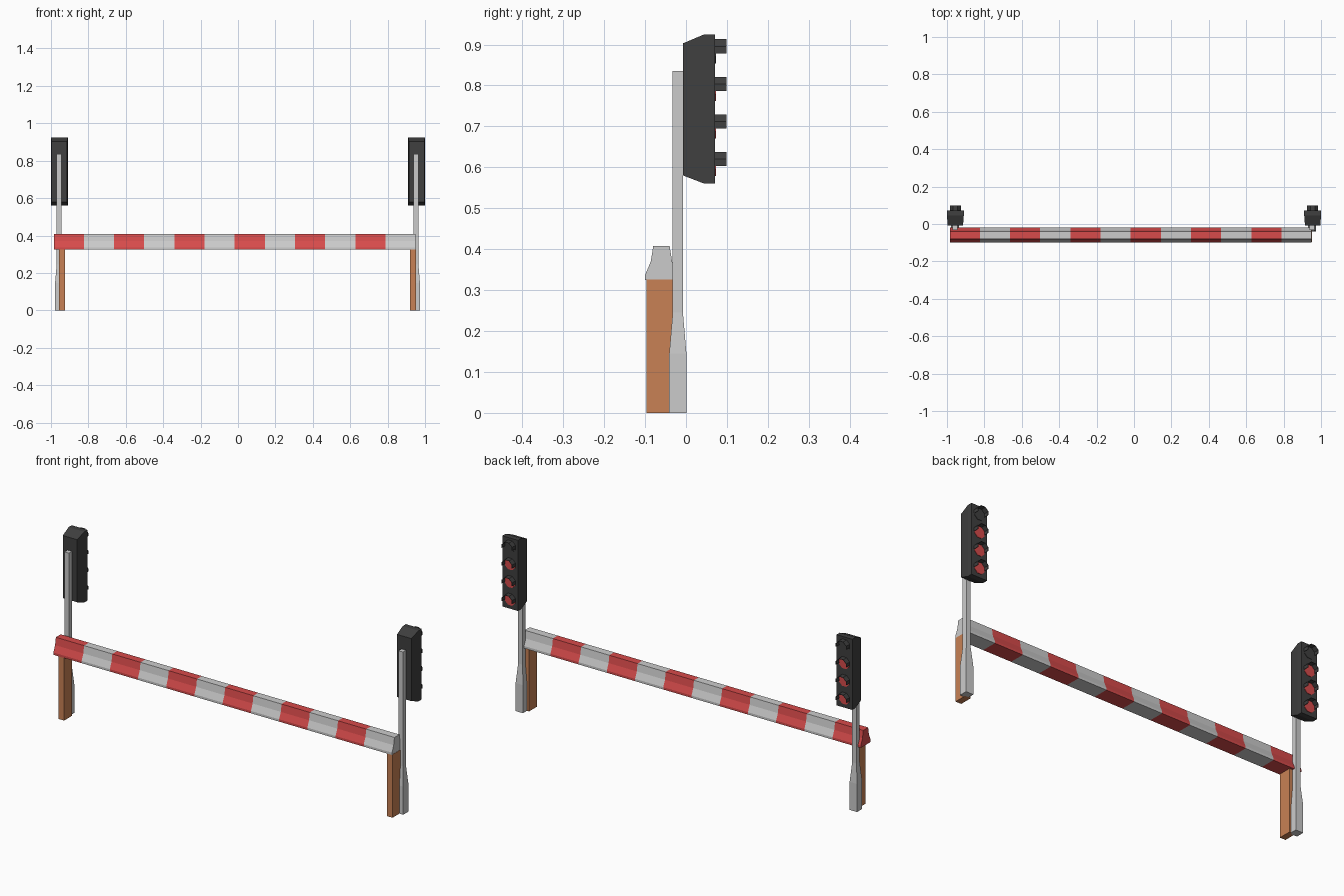
import bpy
import bmesh
import math

if "Cube" in bpy.data.objects:
    bpy.data.objects.remove(bpy.data.objects["Cube"])


def material(name, rgb):
    m = bpy.data.materials.new(name)
    m.diffuse_color = (*rgb, 1)
    m.use_nodes = True
    m.node_tree.nodes["Principled BSDF"].inputs["Base Color"].default_value = m.diffuse_color
    return m


RED = material("red", (0.68, 0.07, 0.07))
WOOD = material("orange_wood", (0.58, 0.22, 0.09))
DARK = material("dark_housing", (0.05, 0.05, 0.05))
WHITE = material("white", (0.8, 0.8, 0.8))


def loft(name, rings, mats=(), close=True, caps=True):
    """Skin a list of equal-length rings of points."""
    bm = bmesh.new()
    rows = [[bm.verts.new(p) for p in r] for r in rings]
    n = len(rows[0])
    for k, (a, b) in enumerate(zip(rows, rows[1:])):
        for i in range(n if close else n - 1):
            j = (i + 1) % n
            f = bm.faces.new((a[i], a[j], b[j], b[i]))
            f.material_index = k % max(1, len(mats))
    if caps:
        bm.faces.new(rows[0])
        last = bm.faces.new(rows[-1])
        last.material_index = (len(rows) - 2) % max(1, len(mats))
    bmesh.ops.recalc_face_normals(bm, faces=bm.faces)
    me = bpy.data.meshes.new(name)
    bm.to_mesh(me)
    bm.free()
    for m in mats:
        me.materials.append(m)
    ob = bpy.data.objects.new(name, me)
    bpy.context.collection.objects.link(ob)
    return ob


def rect_z(x, y, z, hx, hy):
    return [(x - hx, y - hy, z), (x + hx, y - hy, z), (x + hx, y + hy, z), (x - hx, y + hy, z)]


def rect_y(x, y, z0, z1, hx):
    return [(x - hx, y, z0), (x + hx, y, z0), (x + hx, y, z1), (x - hx, y, z1)]


# Striped crossbeam
half = [(0.04, 0.325), (0.04, 0.337), (0.026, 0.37), (0.02, 0.408)]
profile = [(-0.06 - d, z) for d, z in half] + [(-0.06 + d, z) for d, z in reversed(half)]
x0, x1, stripes = -0.985, 0.95, 12
loft("striped_beam",
     [[(x0 + (x1 - x0) * i / stripes, y, z) for y, z in profile] for i in range(stripes + 1)],
     (RED, WHITE))

# Octagonal lamp outline, flat side up
APOTHEM = 0.029
R = APOTHEM / math.cos(math.pi / 8)
octagon = [(R * math.cos(math.radians(22.5 + 45 * i)), R * math.sin(math.radians(22.5 + 45 * i)))
           for i in range(8)]

for side, sx, leg_x, post_x in (("left", -0.955, -0.942, -0.957), ("right", 0.955, 0.935, 0.952)):
    # Wooden leg
    loft(side + "_leg", [rect_z(leg_x, -0.064, z, 0.016, 0.033) for z in (0, 0.326)], (WOOD,))

    # Post with flared base
    loft(side + "_post", [rect_z(post_x, -0.02, z, h, h) for z, h in
                          ((0, 0.021), (0.145, 0.021), (0.245, 0.0125), (0.835, 0.0125))])

    # Signal housing with tapered back
    loft(side + "_signal_housing",
         [rect_y(sx, -0.007, 0.58, 0.903, 0.041),
          rect_y(sx, 0.045, 0.56, 0.925, 0.045),
          rect_y(sx, 0.071, 0.56, 0.925, 0.045)], (DARK,))

    for i in range(4):
        z = 0.883 - 0.0917 * i
        # Lamp lens, the top one unlit
        loft(f"{side}_lens_{i + 1}",
             [[(sx + a, y, z + b) for a, b in octagon] for y in (0.070, 0.073)],
             (DARK if i == 0 else RED,))
        # Hood over the lamp: upper part of the octagon
        arc = [(APOTHEM, -0.005)] + octagon[:4] + [(-APOTHEM, -0.005)]
        hood = loft(f"{side}_hood_{i + 1}",
                    [[(sx + a, y, z + b) for a, b in arc] for y in (0.070, 0.099)],
                    (DARK,), close=False, caps=False)
        thick = hood.modifiers.new("thickness", 'SOLIDIFY')
        thick.thickness = 0.002
        thick.offset = 0
